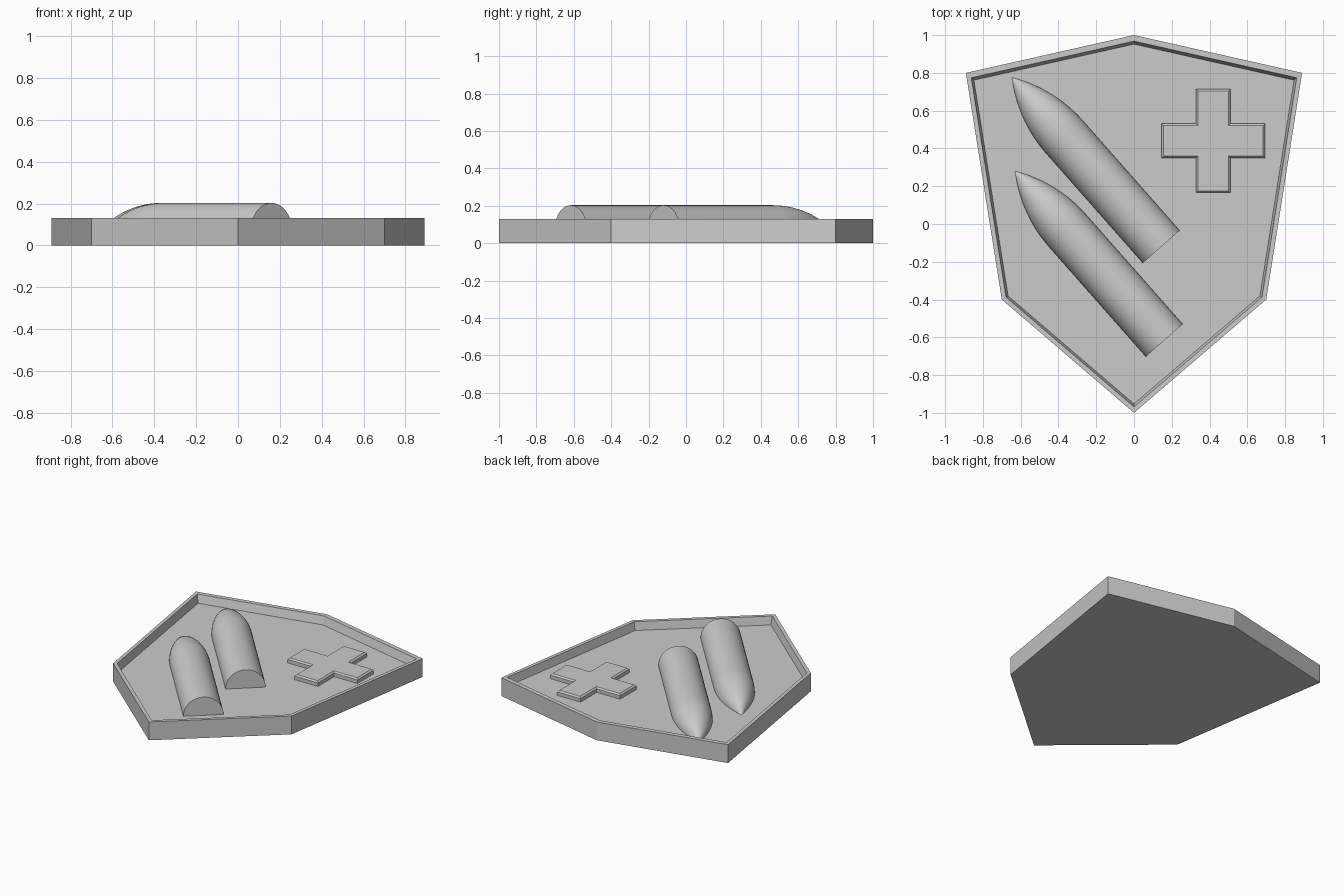
import bpy, bmesh, math
from mathutils import Matrix, Vector

if "Cube" in bpy.data.objects:
    bpy.data.objects.remove(bpy.data.objects["Cube"])

RIM_Z, FLOOR_Z = 0.13, 0.073


def finish(name, bm, smooth=False):
    bmesh.ops.recalc_face_normals(bm, faces=bm.faces[:])
    mesh = bpy.data.meshes.new(name)
    bm.to_mesh(mesh)
    bm.free()
    obj = bpy.data.objects.new(name, mesh)
    bpy.context.collection.objects.link(obj)
    if smooth:
        bpy.ops.object.select_all(action='DESELECT')
        obj.select_set(True)
        bpy.context.view_layer.objects.active = obj
        bpy.ops.object.shade_smooth_by_angle(angle=math.radians(35))
    return obj


def loft(bm, rings, cap_start=True, cap_end=True):
    """Bridge closed rings of points, capping the ends."""
    loops = [[bm.verts.new(p) for p in ring] for ring in rings]
    n = len(loops[0])
    for a, b in zip(loops, loops[1:]):
        for i in range(n):
            j = (i + 1) % n
            bm.faces.new((a[i], a[j], b[j], b[i]))
    if cap_start:
        bm.faces.new(loops[0])
    if cap_end:
        bm.faces.new(loops[-1])
    return loops


# Shield plate: outline lofted up, over the rim and down to the recessed floor
outline = [(0, 1), (-0.89, 0.8), (-0.7, -0.4), (0, -1), (0.7, -0.4), (0.89, 0.8)]
steps = [(1, 0), (1, RIM_Z), (0.968, RIM_Z), (0.952, FLOOR_Z)]
bm = bmesh.new()
loft(bm, [[(x * s, y * s, z) for x, y in outline] for s, z in steps])
finish("shield_plate", bm)


# Raised cross with slightly tapered sides
def cross_ring(arm, half, z):
    quarter = [(arm, -half), (arm, half), (half, half)]
    pts = []
    for k in range(4):
        rot = Matrix.Rotation(k * math.pi / 2, 3, 'Z')
        pts += [rot @ Vector((x, y, 0)) + Vector((0.42, 0.44, z)) for x, y in quarter]
    return pts


bm = bmesh.new()
loft(bm, [cross_ring(0.274, 0.091, FLOOR_Z - 0.005),
          cross_ring(0.274, 0.091, FLOOR_Z + 0.025),
          cross_ring(0.264, 0.081, FLOOR_Z + 0.035)])
finish("raised_cross", bm)


# Half-round pointed rods lying on the floor, flat at the base end
def half_rod(name, tip, radius=0.13, length=1.195, nose=0.42, sides=24, rows=12):
    big_r = (radius ** 2 + nose ** 2) / (2 * radius)
    profile = [(length, radius)]
    for i in range(rows):
        d = nose * (1 - i / rows)
        profile.append((d, math.sqrt(big_r ** 2 - (nose - d) ** 2) - big_r + radius))
    bm = bmesh.new()
    rings = [[(d, r * math.cos(math.pi * k / sides), r * math.sin(math.pi * k / sides))
              for k in range(sides + 1)] for d, r in profile]
    last = loft(bm, rings, cap_end=False)[-1]
    point = bm.verts.new((0, 0, 0))
    for i in range(len(last)):
        bm.faces.new((last[i], last[(i + 1) % len(last)], point))
    obj = finish(name, bm, smooth=True)
    obj.location = (*tip, FLOOR_Z)
    obj.rotation_euler.z = math.radians(-48.6)


half_rod("upper_rod", (-0.646, 0.776))
half_rod("lower_rod", (-0.63, 0.28))
